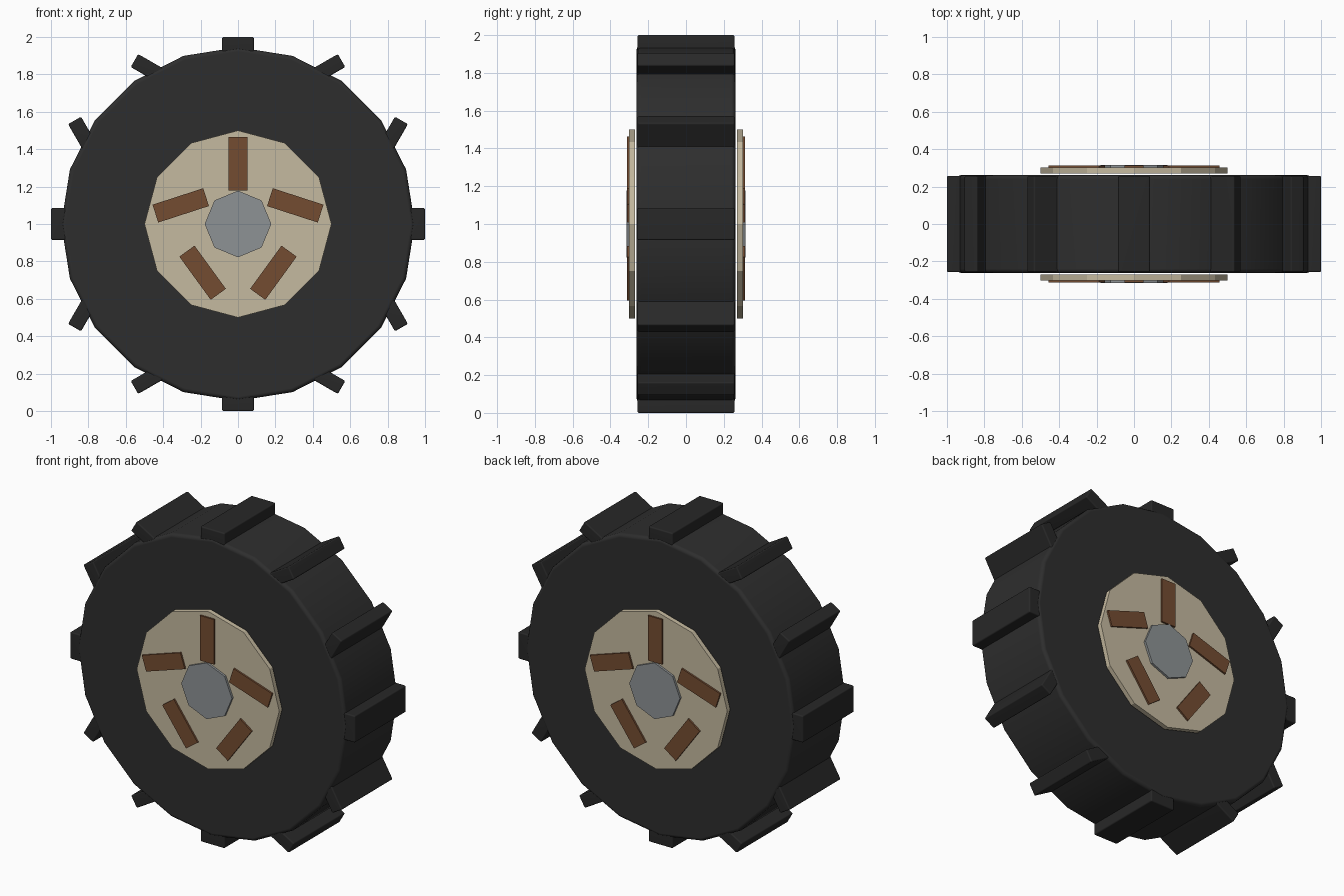
import bpy, bmesh, math
from mathutils import Matrix

if "Cube" in bpy.data.objects:
    bpy.data.objects.remove(bpy.data.objects["Cube"])


def material(name, color):
    m = bpy.data.materials.new(name)
    m.diffuse_color = (*color, 1)
    m.use_nodes = True
    m.node_tree.nodes["Principled BSDF"].inputs["Base Color"].default_value = m.diffuse_color
    return m


RUBBER = material("black rubber", (0.027, 0.027, 0.027))
TREAD = material("dark tread rubber", (0.021, 0.021, 0.021))
CREAM = material("cream", (0.56, 0.49, 0.35))
BROWN = material("brown", (0.175, 0.073, 0.031))
GREY = material("grey metal", (0.27, 0.29, 0.30))


def finish(name, bm, mat, bevel=0.0, smooth=False):
    if bevel:
        bmesh.ops.recalc_face_normals(bm, faces=bm.faces)
        edges = [e for e in bm.edges if e.calc_face_angle(0) > math.radians(40)]
        bmesh.ops.bevel(bm, geom=edges, offset=bevel, segments=3,
                        profile=0.5, affect='EDGES')
    bmesh.ops.recalc_face_normals(bm, faces=bm.faces)
    me = bpy.data.meshes.new(name)
    bm.to_mesh(me)
    bm.free()
    me.materials.append(mat)
    ob = bpy.data.objects.new(name, me)
    bpy.context.collection.objects.link(ob)
    if smooth:
        me.polygons.foreach_set("use_smooth", [True] * len(me.polygons))
        me.set_sharp_from_angle(angle=math.radians(40))
        ob.modifiers.new("weighted normals", 'WEIGHTED_NORMAL').keep_sharp = True
    return ob


def disc(name, radius, sides, y, width, mat, **kw):
    # cylinder along y with a corner pointing straight up
    bm = bmesh.new()
    bmesh.ops.create_cone(bm, cap_ends=True, segments=sides, radius1=radius,
                          radius2=radius, depth=width)
    bm.transform(Matrix.Translation((0, y, 1)) @ Matrix.Rotation(math.pi / 2, 4, 'X'))
    return finish(name, bm, mat, **kw)


def ring_block(name, angle, radius, y, size, mat, **kw):
    # block placed clockwise from the top but turned counter-clockwise
    bm = bmesh.new()
    bmesh.ops.create_cube(bm, size=1)
    bm.transform(Matrix.Translation((radius * math.sin(angle), y, 1 + radius * math.cos(angle)))
                 @ Matrix.Rotation(-angle, 4, 'Y') @ Matrix.Diagonal((*size, 1)))
    return finish(name, bm, mat, **kw)


# tire and tread blocks
disc("tire", 0.945, 20, 0, 0.524, RUBBER, bevel=0.022, smooth=True)
for i in range(12):
    ring_block(f"tread_block_{i + 1}", i * math.tau / 12, 0.96, 0,
               (0.17, 0.514, 0.08), TREAD, bevel=0.008, smooth=True)

# wheel cover, spokes and hub on both sides
for label, s in (("front", -1), ("back", 1)):
    disc(f"{label}_wheel_cover", 0.5, 12, s * 0.286, 0.03, CREAM)
    for i in range(5):
        ring_block(f"{label}_spoke_{i + 1}", i * math.tau / 5, 0.322, s * 0.303,
                   (0.1, 0.018, 0.285), BROWN)
    disc(f"{label}_hub", 0.178, 8, s * 0.304, 0.022, GREY)
